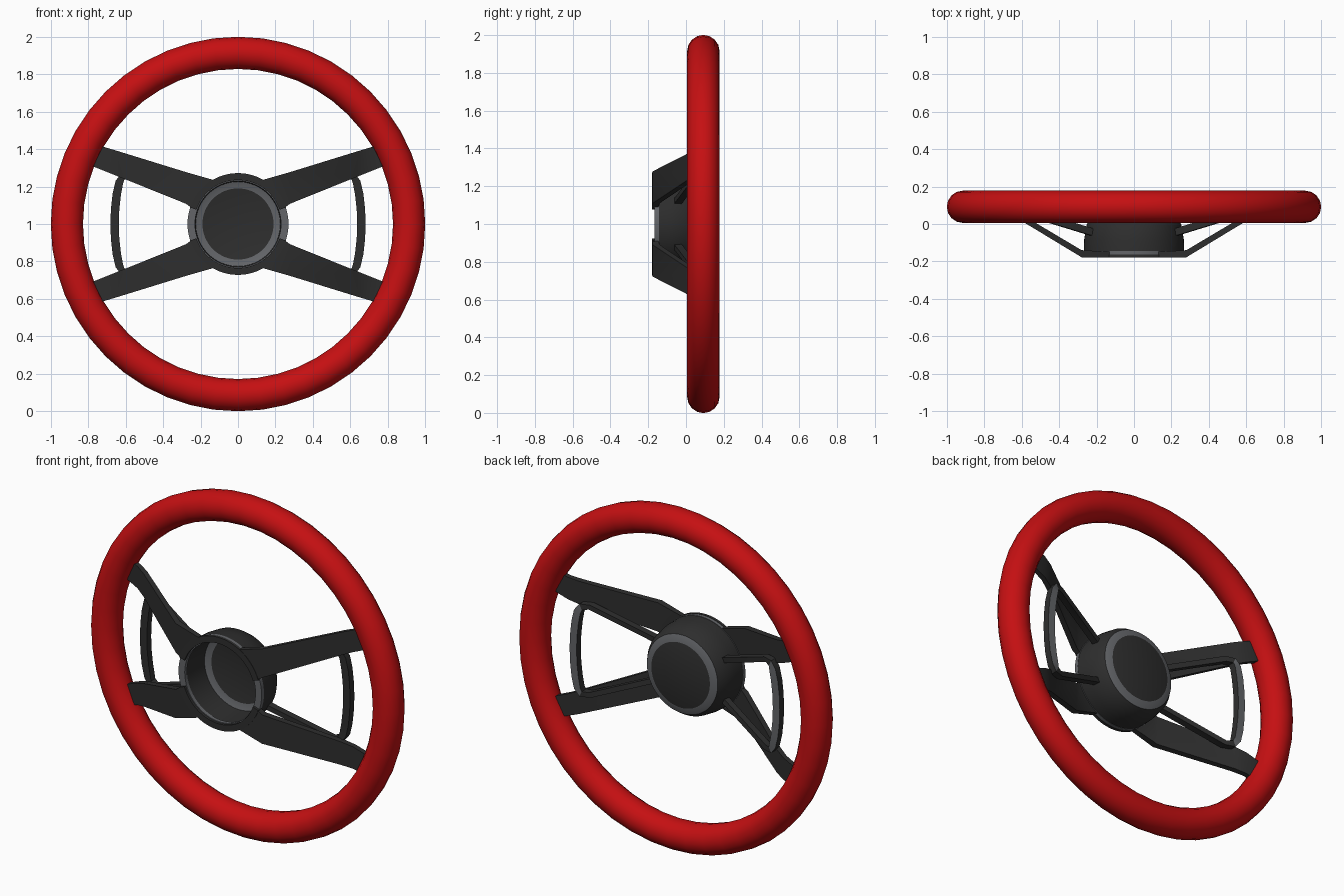
import bpy, bmesh, math
from mathutils import Vector

if "Cube" in bpy.data.objects:
    bpy.data.objects.remove(bpy.data.objects["Cube"])

def material(name, rgb):
    m = bpy.data.materials.new(name)
    m.diffuse_color = (*rgb, 1)
    m.use_nodes = True
    m.node_tree.nodes["Principled BSDF"].inputs["Base Color"].default_value = m.diffuse_color
    return m

RED = material("red grip", (0.56, 0.005, 0.006))
DARK = material("dark metal", (0.027, 0.027, 0.027))
GRAY = material("gray trim", (0.125, 0.13, 0.14))
CENTRE = Vector((0, 0, 1))

def finish(name, bm, mats, mirror=False):
    bmesh.ops.remove_doubles(bm, verts=bm.verts, dist=1e-5)
    bmesh.ops.recalc_face_normals(bm, faces=bm.faces)
    me = bpy.data.meshes.new(name)
    bm.to_mesh(me)
    bm.free()
    ob = bpy.data.objects.new(name, me)
    ob.location = CENTRE
    bpy.context.collection.objects.link(ob)
    for m in mats:
        me.materials.append(m)
    bpy.ops.object.select_all(action='DESELECT')
    ob.select_set(True)
    bpy.context.view_layer.objects.active = ob
    bpy.ops.object.shade_smooth_by_angle(angle=math.radians(35))
    if mirror:
        mod = ob.modifiers.new("mirror", 'MIRROR')
        mod.use_axis = (True, False, True)
    return ob

def lathe(name, profile, mats, start=0, end=360, steps=64, closed=False):
    """Spin (radius, y, material index) points about the y axis."""
    bm = bmesh.new()
    full = end - start == 360
    rings = []
    for i in range(steps + 1):
        a = math.radians(start + (end - start) * i / steps)
        rings.append([bm.verts.new((r * math.cos(a), y, r * math.sin(a))) for r, y, _ in profile])
    n = len(profile)
    for p, q in zip(rings, rings[1:]):
        for j in range(n if closed else n - 1):
            k = (j + 1) % n
            f = bm.faces.new((p[j], p[k], q[k], q[j]))
            f.material_index = profile[j][2]
    if closed and not full:
        bm.faces.new(rings[0])
        bm.faces.new(rings[-1])
    bmesh.ops.dissolve_degenerate(bm, dist=1e-6, edges=bm.edges)
    return finish(name, bm, mats)

def loft(name, sections, mats, cap_start=True, rule=None):
    """Join four-cornered sections; rule picks the material of each face."""
    bm = bmesh.new()
    rings = [[bm.verts.new(c) for c in s] for s in sections]
    for p, q in zip(rings, rings[1:]):
        for j in range(4):
            k = (j + 1) % 4
            f = bm.faces.new((p[j], p[k], q[k], q[j]))
            if rule:
                f.material_index = rule(j, f.calc_center_median())
    if cap_start:
        bm.faces.new(rings[0])
    bm.faces.new(rings[-1])
    return finish(name, bm, mats, mirror=True)

# Rim grip
bpy.ops.mesh.primitive_torus_add(major_radius=0.915, minor_radius=0.086, major_segments=48,
                                 minor_segments=16, location=(0, 0.092, 1),
                                 rotation=(math.pi / 2, 0, 0))
rim = bpy.context.object
rim.name = "rim"
rim.data.materials.append(RED)
bpy.ops.object.shade_smooth()

# Hub cup: open at the front, with a gray chamfer around the dark back disc
lathe("hub_cup", [(0, 0.025, 0), (0.19, 0.025, 1), (0.226, 0.012, 0), (0.235, -0.145, 0),
                  (0.268, -0.145, 0), (0.266, -0.08, 0), (0.252, 0, 0), (0.23, 0.034, 1),
                  (0.19, 0.05, 0), (0, 0.05, 0)], [DARK, GRAY])

# Gray ring showing between the front plates
lathe("hub_ring", [(0.23, -0.166, 0), (0.27, -0.166, 0), (0.27, -0.144, 0), (0.23, -0.144, 0)],
      [GRAY], closed=True)

# Dark front plates above and below the opening
for name, a in (("upper_front_plate", 19), ("lower_front_plate", 199)):
    lathe(name, [(0.235, -0.18, 0), (0.272, -0.18, 0), (0.272, -0.164, 0), (0.235, -0.164, 0)],
          [DARK], a, a + 142, 32, True)

# Four spokes: outer edge (x, z), inner edge (x, z), front y
stations = [((0.13, 0.235), (0.245, 0.085), -0.178), ((0.28, 0.278), (0.28, 0.109), -0.178),
            ((0.64, 0.389), (0.64, 0.254), 0.04), ((0.70, 0.407), (0.70, 0.278), 0.068),
            ((0.78, 0.43), (0.78, 0.31), 0.078), ((0.86, 0.45), (0.86, 0.34), 0.08)]
thick = [0.03, 0.038, 0.034, 0.03, 0.03, 0.03]
loft("spokes", [((o[0], y, o[1]), (i[0], y, i[1]), (i[0], y + t, i[1]), (o[0], y + t, o[1]))
                for (o, i, y), t in zip(stations, thick)], [DARK])

# Side loops: curved upright bars with arms running behind the spokes to the hub
path = [Vector(p) for p in ((0.66, 0.085, 0), (0.657, 0.085, 0.08), (0.648, 0.085, 0.16),
                            (0.634, 0.085, 0.225), (0.615, 0.08, 0.255),
                            (0.57, 0.062, 0.258), (0.22, -0.045, 0.118))]
widths = [0.045, 0.045, 0.045, 0.042, 0.036, 0.03, 0.03]
sections = []
for n, (p, w) in enumerate(zip(path, widths)):
    t = path[min(n + 1, len(path) - 1)] - path[max(n - 1, 0)]
    if n == 0:
        t = Vector((0, 0, 1))
    side = Vector((t.z, 0, -t.x)).normalized() * w / 2
    deep = Vector((0, 0.02, 0))
    sections.append((p - side - deep, p + side - deep, p + side + deep, p - side + deep))
loft("side_loops", sections, [DARK, GRAY], cap_start=False,
     rule=lambda j, c: 1 if j == 2 and c.x > 0.6 else 0)
